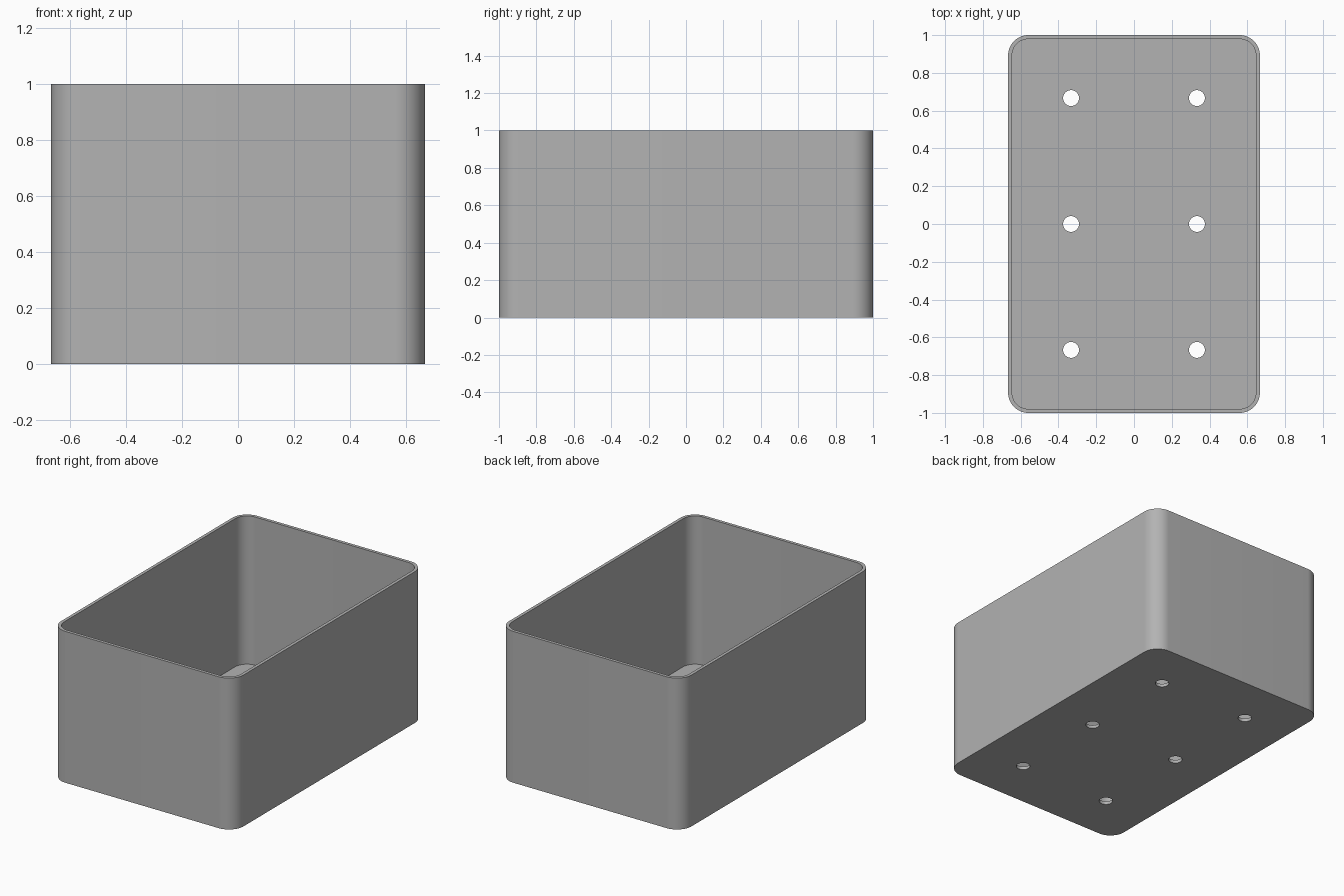
import bpy
import bmesh
from mathutils import Matrix, Vector

WIDTH, DEPTH, HEIGHT = 1.333, 2.0, 1.0
WALL = 0.021
CORNER = 0.107
HOLE_RADIUS = 0.042

if "Cube" in bpy.data.objects:
    bpy.data.objects.remove(bpy.data.objects["Cube"], do_unlink=True)


def make_material(name, colour):
    mat = bpy.data.materials.new(name)
    mat.use_nodes = True
    mat.diffuse_color = colour
    mat.node_tree.nodes["Principled BSDF"].inputs["Base Color"].default_value = colour
    return mat


def add_object(name, bm, mat):
    bmesh.ops.recalc_face_normals(bm, faces=bm.faces[:])
    mesh = bpy.data.meshes.new(name)
    bm.to_mesh(mesh)
    bm.free()
    mesh.materials.append(mat)
    obj = bpy.data.objects.new(name, mesh)
    bpy.context.collection.objects.link(obj)
    return obj


def rounded_block(name, width, depth, bottom, top, radius, mat):
    """Box with rounded upright edges."""
    bm = bmesh.new()
    size = Matrix.Diagonal((width, depth, top - bottom, 1))
    bmesh.ops.create_cube(bm, size=1, matrix=Matrix.Translation((0, 0, (bottom + top) / 2)) @ size)
    upright = [e for e in bm.edges if abs(e.verts[0].co.z - e.verts[1].co.z) > 0.1]
    bmesh.ops.bevel(bm, geom=upright, offset=radius, segments=16, profile=0.5, affect='EDGES')
    return add_object(name, bm, mat)


grey = make_material("plain grey", (0.45, 0.45, 0.45, 1))

# Open box: outer block with the cavity cut out
box = rounded_block("planter_box", WIDTH, DEPTH, 0, HEIGHT, CORNER, grey)
cavity = rounded_block("cavity_cutter", WIDTH - 2 * WALL, DEPTH - 2 * WALL,
                       WALL, HEIGHT + 0.2, CORNER - WALL, grey)

# Six drain holes through the floor
bm = bmesh.new()
for x in (-WIDTH / 4, WIDTH / 4):
    for y in (-DEPTH / 3, 0, DEPTH / 3):
        bmesh.ops.create_cone(bm, cap_ends=True, segments=48, radius1=HOLE_RADIUS,
                              radius2=HOLE_RADIUS, depth=0.2,
                              matrix=Matrix.Translation(Vector((x, y, 0))))
holes = add_object("drain_hole_cutter", bm, grey)

bpy.ops.object.select_all(action='DESELECT')
bpy.context.view_layer.objects.active = box
box.select_set(True)
for cutter in (cavity, holes):
    cut = box.modifiers.new(cutter.name, 'BOOLEAN')
    cut.operation = 'DIFFERENCE'
    cut.solver = 'EXACT'
    cut.object = cutter
    bpy.ops.object.modifier_apply(modifier=cut.name)
    bpy.data.objects.remove(cutter, do_unlink=True)

# Smooth corners and holes, sharp rims
bpy.ops.object.shade_smooth_by_angle(angle=0.5)
